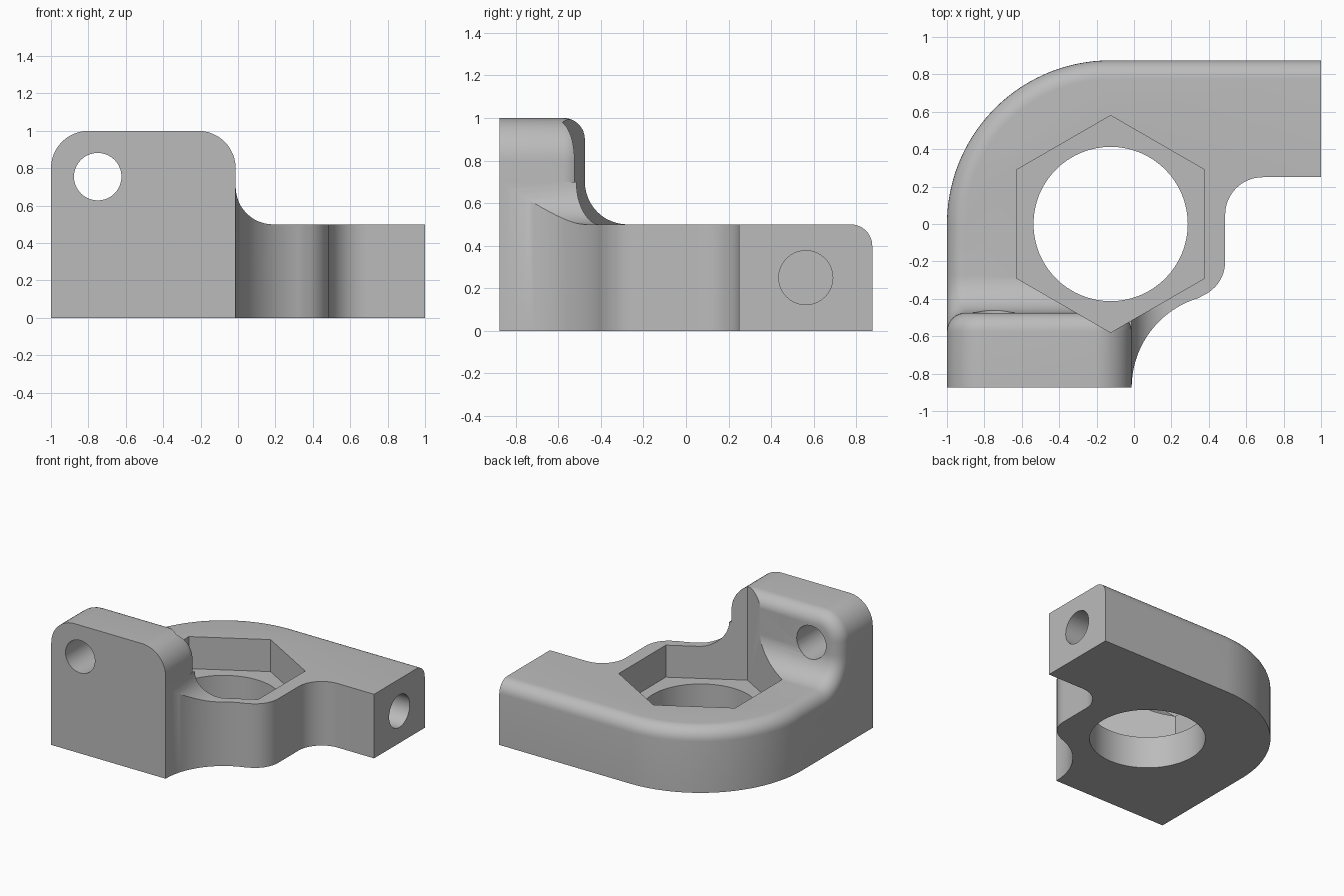
import bpy, bmesh, math

cube = bpy.data.objects.get("Cube")
if cube:
    bpy.data.objects.remove(cube, do_unlink=True)

LEFT, RIGHT, FRONT, BACK = -1.0, -0.0125, -0.875, 0.875
WALL_BACK, BASE_TOP, ROUND, FILLET = -0.475, 0.5, 0.1, 0.2
CX = -0.125                                   # centre of the nut pocket
STEPS = 8


def arc(cx, cy, r, a0, a1, n):
    angles = [math.radians(a0 + (a1 - a0) * i / n) for i in range(n + 1)]
    return [(cx + r * math.cos(a), cy + r * math.sin(a)) for a in angles]


def loft(name, rings):
    """Skin closed rings of 3D points and cap both ends."""
    bm = bmesh.new()
    loops = [[bm.verts.new(p) for p in ring] for ring in rings]
    for a, b in zip(loops, loops[1:]):
        for i in range(len(a)):
            j = (i + 1) % len(a)
            bm.faces.new((a[i], a[j], b[j], b[i]))
    bm.faces.new(loops[0])
    bm.faces.new(loops[-1])
    bmesh.ops.remove_doubles(bm, verts=bm.verts, dist=1e-5)
    bmesh.ops.recalc_face_normals(bm, faces=bm.faces)
    mesh = bpy.data.meshes.new(name)
    bm.to_mesh(mesh)
    bm.free()
    obj = bpy.data.objects.new(name, mesh)
    bpy.context.collection.objects.link(obj)
    return obj


def prism(name, outline, lo, hi, axis="z"):
    place = {"x": lambda u, v, w: (w, u, v),
             "y": lambda u, v, w: (u, w, v),
             "z": lambda u, v, w: (u, v, w)}[axis]
    return loft(name, [[place(u, v, w) for u, v in outline] for w in (lo, hi)])


def boolean(target, other, operation):
    mod = target.modifiers.new("cut", "BOOLEAN")
    mod.operation, mod.object, mod.solver = operation, other, "EXACT"
    graph = bpy.context.evaluated_depsgraph_get()
    mesh = bpy.data.meshes.new_from_object(target.evaluated_get(graph))
    target.modifiers.remove(mod)
    target.data = mesh
    bpy.data.objects.remove(other, do_unlink=True)


# (distance from edge, drop) pairs describing the quarter-round edge
round_steps = [(ROUND * (1 - math.cos(a)), ROUND * (1 - math.sin(a)))
               for a in [math.pi / 2 * i / STEPS for i in range(STEPS + 1)]]

# Base plate: plan outline, with its outer left and back edge rounded
notch_r = 0.5
notch_c = (RIGHT + notch_r, FRONT)
corner_c = (notch_c[0] - 0.2, -0.2)
tangent = math.degrees(math.atan2(corner_c[1] - notch_c[1], corner_c[0] - notch_c[0]))
notch = arc(*notch_c, notch_r, 180, tangent, 24)
join = 18


def base_outline(inset):
    pts = [(LEFT + inset, FRONT), (RIGHT, FRONT), (notch[join][0], FRONT)]
    pts += notch[join:]
    pts += arc(*corner_c, 0.2, tangent - 180, 0, 12)[1:]
    pts += arc(corner_c[0] + 0.4, 0.05, 0.2, 180, 90, 12)
    pts += [(1, 0.25), (1, BACK - inset)]
    pts += arc(CX, 0, BACK - inset, 90, 180, 40)
    return pts


layers = [(0, 0)] + [(i, BASE_TOP - d) for i, d in round_steps]
body = loft("bracket_body", [[(x, y, z) for x, y in base_outline(i)] for i, z in layers])


# Upright lug: front outline with rounded corners and a rounded rear edge
def lug_outline(inset):
    r = 0.2 - inset
    return ([(LEFT + inset, 0), (RIGHT - inset, 0)]
            + arc(RIGHT - 0.2, 0.8, r, 0, 90, 12)
            + arc(LEFT + 0.2, 0.8, r, 90, 180, 12))


slices = [(0, FRONT)] + [(i, WALL_BACK - d) for i, d in round_steps]
lug = loft("lug", [[(x, y, z) for x, z in lug_outline(i)] for i, y in slices])
boolean(body, lug, "UNION")


# Concave fillet swept along the lug's rear, round its corner and down its side
def fillet_section(h):
    return [(FILLET, 0.25)] + arc(FILLET, BASE_TOP + FILLET, FILLET + h, 270, 180, 12)


inner = 0.15
rings = []
for t, h in [(d, i) for i, d in reversed(round_steps)] + [(RIGHT - LEFT, 0)]:
    x = LEFT + t
    ix = min(x, RIGHT - inner)
    rings.append([(ix, WALL_BACK - inner, BASE_TOP + FILLET), (ix, WALL_BACK - inner, 0.25)]
                 + [(x, WALL_BACK + d, z) for d, z in fillet_section(h)])
for k in range(1, STEPS + 1):
    a = math.pi / 2 * (1 - k / STEPS)
    ix, iy = RIGHT - inner, WALL_BACK - inner
    rings.append([(ix, iy, BASE_TOP + FILLET), (ix, iy, 0.25)]
                 + [(RIGHT + d * math.cos(a), WALL_BACK + d * math.sin(a), z)
                    for d, z in fillet_section(0)])
rings.append([(RIGHT - inner, FRONT, BASE_TOP + FILLET), (RIGHT - inner, FRONT, 0.25)]
             + [(RIGHT + d, FRONT, z) for d, z in fillet_section(0)])
boolean(body, loft("fillet", rings), "UNION")

# Curved notch at the front right
notch_outline = [(RIGHT, -1)] + notch[:join + 1] + [(notch[join][0] + 0.1, -1)]
boolean(body, prism("notch_cutter", notch_outline, -1, 2), "DIFFERENCE")

# Hexagonal nut pocket and round bore
boolean(body, prism("hex_cutter", arc(CX, 0, 0.58, 30, 390, 6)[:-1], 0.25, 2), "DIFFERENCE")
boolean(body, prism("bore_cutter", arc(CX, 0, 0.4125, 0, 360, 64)[:-1], -1, 1), "DIFFERENCE")

# Screw holes in the lug and in the end of the arm
boolean(body, prism("lug_hole", arc(-0.75, 0.755, 0.127, 0, 360, 40)[:-1], -1, 0, "y"),
        "DIFFERENCE")
boolean(body, prism("arm_hole", arc(0.5625, 0.25, 0.127, 0, 360, 40)[:-1], 0.5, 1.2, "x"),
        "DIFFERENCE")

# Material and shading
grey = bpy.data.materials.new("plain_grey")
grey.use_nodes = True
colour = (0.5, 0.5, 0.5, 1)
grey.diffuse_color = colour
grey.node_tree.nodes["Principled BSDF"].inputs["Base Color"].default_value = colour
body.data.materials.clear()
body.data.materials.append(grey)
for face in body.data.polygons:
    face.material_index = 0

bpy.ops.object.select_all(action="DESELECT")
body.select_set(True)
bpy.context.view_layer.objects.active = body
bpy.ops.object.shade_smooth_by_angle(angle=math.radians(30))
